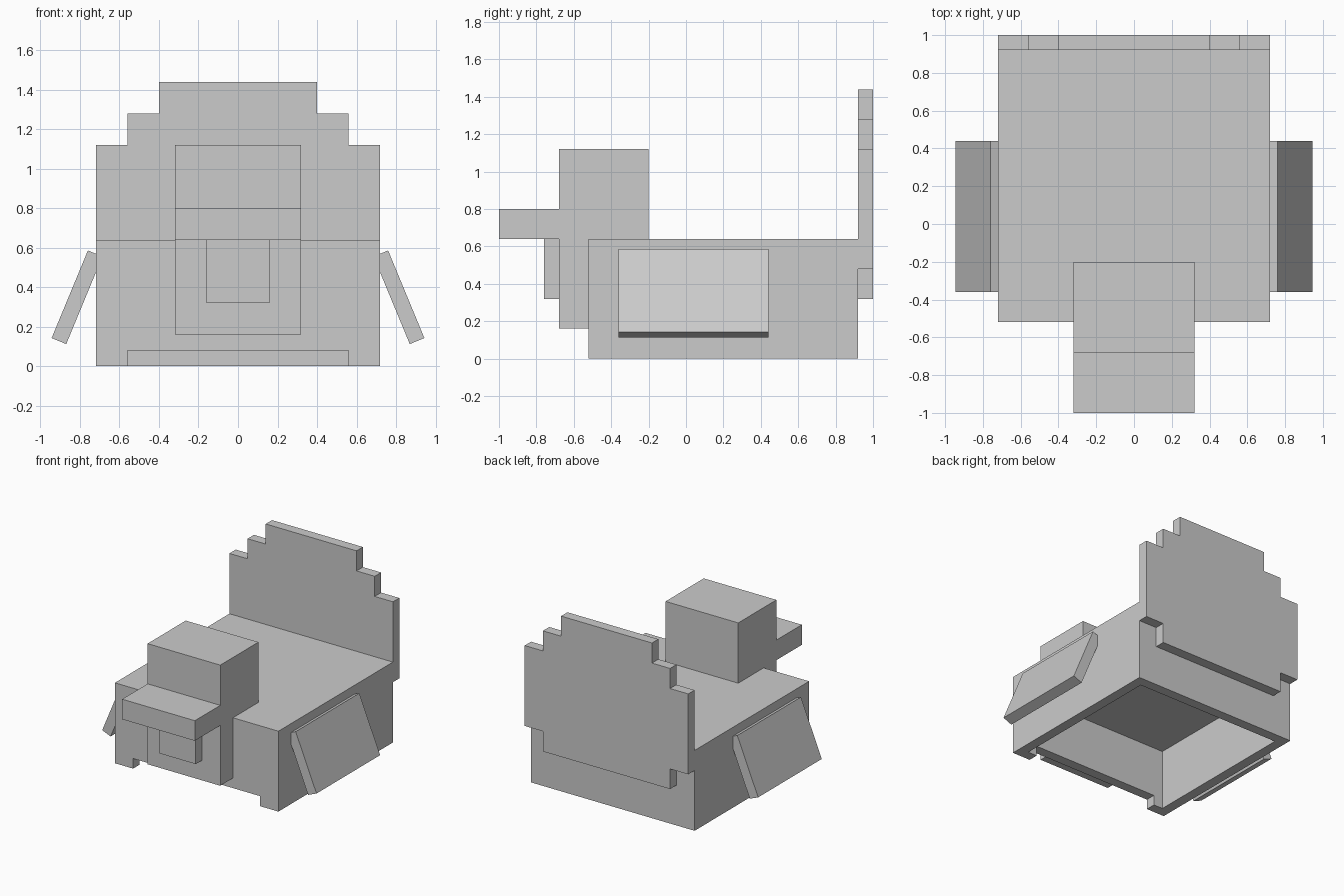
import bpy
import bmesh
from math import radians, sin, cos
from mathutils import Vector

if "Cube" in bpy.data.objects:
    bpy.data.objects.remove(bpy.data.objects["Cube"])

# One plain grey for the whole bird
grey = bpy.data.materials.new("plain grey")
grey.use_nodes = True
colour = (0.6, 0.6, 0.6, 1)
grey.diffuse_color = colour
bsdf = next(n for n in grey.node_tree.nodes if n.type == "BSDF_PRINCIPLED")
bsdf.inputs["Base Color"].default_value = colour


def prism(name, outline, start, end, axis):
    """Extrude an outline along 'x' (points are y, z) or 'y' (points are x, z)."""
    def place(p, d):
        return Vector((d, p[0], p[1])) if axis == "x" else Vector((p[0], d, p[1]))

    bm = bmesh.new()
    face = bm.faces.new([bm.verts.new(place(p, start)) for p in outline])
    shift = place((0, 0), end - start)
    grown = bmesh.ops.extrude_face_region(bm, geom=[face], use_keep_orig=True)["geom"]
    bmesh.ops.translate(bm, vec=shift,
                        verts=[v for v in grown if isinstance(v, bmesh.types.BMVert)])
    bmesh.ops.recalc_face_normals(bm, faces=bm.faces)
    mesh = bpy.data.meshes.new(name)
    bm.to_mesh(mesh)
    bm.free()
    mesh.materials.append(grey)
    obj = bpy.data.objects.new(name, mesh)
    bpy.context.collection.objects.link(obj)
    return obj


def box(name, x, y, z):
    outline = [(y[0], z[0]), (y[1], z[0]), (y[1], z[1]), (y[0], z[1])]
    return prism(name, outline, x[0], x[1], "x")


def carve(obj, cutter):
    """Cut one solid out of another and drop the cutter."""
    cutter.hide_render = True
    mod = obj.modifiers.new("carve", "BOOLEAN")
    mod.operation = "DIFFERENCE"
    mod.solver = "EXACT"
    mod.object = cutter
    bpy.context.view_layer.update()
    graph = bpy.context.evaluated_depsgraph_get()
    result = bpy.data.meshes.new_from_object(obj.evaluated_get(graph))
    obj.modifiers.remove(mod)
    obj.data = result
    bpy.data.objects.remove(cutter)


# Body: open underneath, with a low slot through the front wall
body = box("body", (-0.72, 0.72), (-0.52, 0.92), (0, 0.64))
carve(body, box("cavity_cutter", (-0.64, 0.64), (-0.44, 0.84), (-0.2, 0.48)))
carve(body, box("slot_cutter", (-0.56, 0.56), (-0.7, -0.3), (-0.2, 0.08)))

# Head and neck: the neck hangs down in front of the body
prism("head_and_neck",
      [(-0.68, 0.16), (-0.52, 0.16), (-0.52, 0.64), (-0.2, 0.64), (-0.2, 1.12), (-0.68, 1.12)],
      -0.32, 0.32, "x")
box("beak", (-0.32, 0.32), (-1, -0.68), (0.64, 0.8))
box("wattle", (-0.16, 0.16), (-0.76, -0.68), (0.32, 0.64))

# Tail fan: a mirrored stepped outline
half = [(0.56, 0.32), (0.56, 0.48), (0.72, 0.48), (0.72, 1.12),
        (0.56, 1.12), (0.56, 1.28), (0.4, 1.28), (0.4, 1.44)]
prism("tail_fan", half + [(-x, z) for x, z in reversed(half)], 0.92, 1, "y")

# Wings: slabs tilted outward from the sides
tilt = radians(22.5)
down = Vector((sin(tilt), -cos(tilt))) * 0.48
inward = Vector((-cos(tilt), -sin(tilt))) * 0.08
top = Vector((0.76, 0.586))
for side, name in ((1, "left_wing"), (-1, "right_wing")):
    corners = (top, top + down, top + down + inward, top + inward)
    prism(name, [(side * c.x, c.y) for c in corners], -0.36, 0.44, "y")
